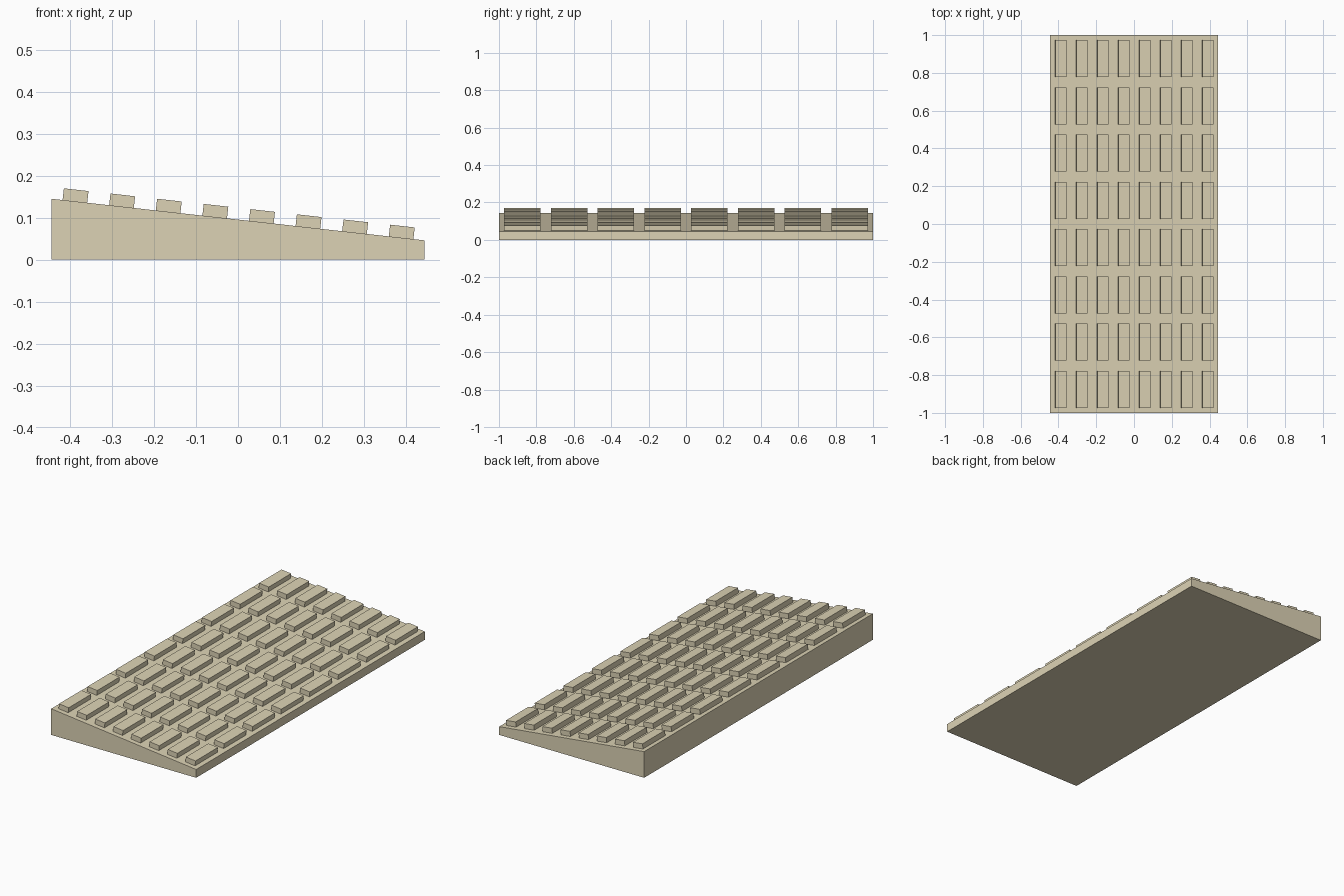
import bpy, bmesh, math
from mathutils import Matrix

if "Cube" in bpy.data.objects:
    bpy.data.objects.remove(bpy.data.objects["Cube"])

W, L = 0.888, 2.0              # base width (x) and length (y)
Z_HIGH, Z_LOW = 0.145, 0.046   # slope heights at left and right edges
N = 8                          # keys per direction
KEY = (0.059, 0.196, 0.028)    # key width, length, height above the slope
SINK = 0.002

mat = bpy.data.materials.new("beige_plastic")
mat.diffuse_color = (0.72, 0.65, 0.46, 1)
mat.use_nodes = True
mat.node_tree.nodes["Principled BSDF"].inputs["Base Color"].default_value = mat.diffuse_color


def make_object(name, bm):
    bmesh.ops.recalc_face_normals(bm, faces=bm.faces[:])
    mesh = bpy.data.meshes.new(name)
    bm.to_mesh(mesh)
    bm.free()
    mesh.materials.append(mat)
    ob = bpy.data.objects.new(name, mesh)
    bpy.context.collection.objects.link(ob)
    return ob


# Wedge base: side profile extruded along y
bm = bmesh.new()
profile = [(-W / 2, 0), (W / 2, 0), (W / 2, Z_LOW), (-W / 2, Z_HIGH)]
face = bm.faces.new([bm.verts.new((x, -L / 2, z)) for x, z in profile])
ext = bmesh.ops.extrude_face_region(bm, geom=[face])
bmesh.ops.translate(bm, vec=(0, L, 0),
                    verts=[g for g in ext["geom"] if isinstance(g, bmesh.types.BMVert)])
make_object("wedge_base", bm)

# Keys: one block tilted with the slope, repeated in a grid
tilt = math.atan2(Z_HIGH - Z_LOW, W)
slope_len = math.hypot(W, Z_HIGH - Z_LOW)
pitch_x, pitch_y = slope_len / N, L / N

bm = bmesh.new()
height = KEY[2] + SINK
bmesh.ops.create_cube(bm, size=1, matrix=Matrix.Translation((
    -slope_len / 2 + pitch_x / 2, -L / 2 + pitch_y / 2, height / 2 - SINK))
    @ Matrix.Diagonal((KEY[0], KEY[1], height, 1)))
keys = make_object("keys", bm)
keys.location.z = (Z_HIGH + Z_LOW) / 2
keys.rotation_euler.y = tilt
for name, offset in (("columns", (pitch_x, 0, 0)), ("rows", (0, pitch_y, 0))):
    arr = keys.modifiers.new(name, "ARRAY")
    arr.count = N
    arr.use_relative_offset = False
    arr.use_constant_offset = True
    arr.constant_offset_displace = offset
